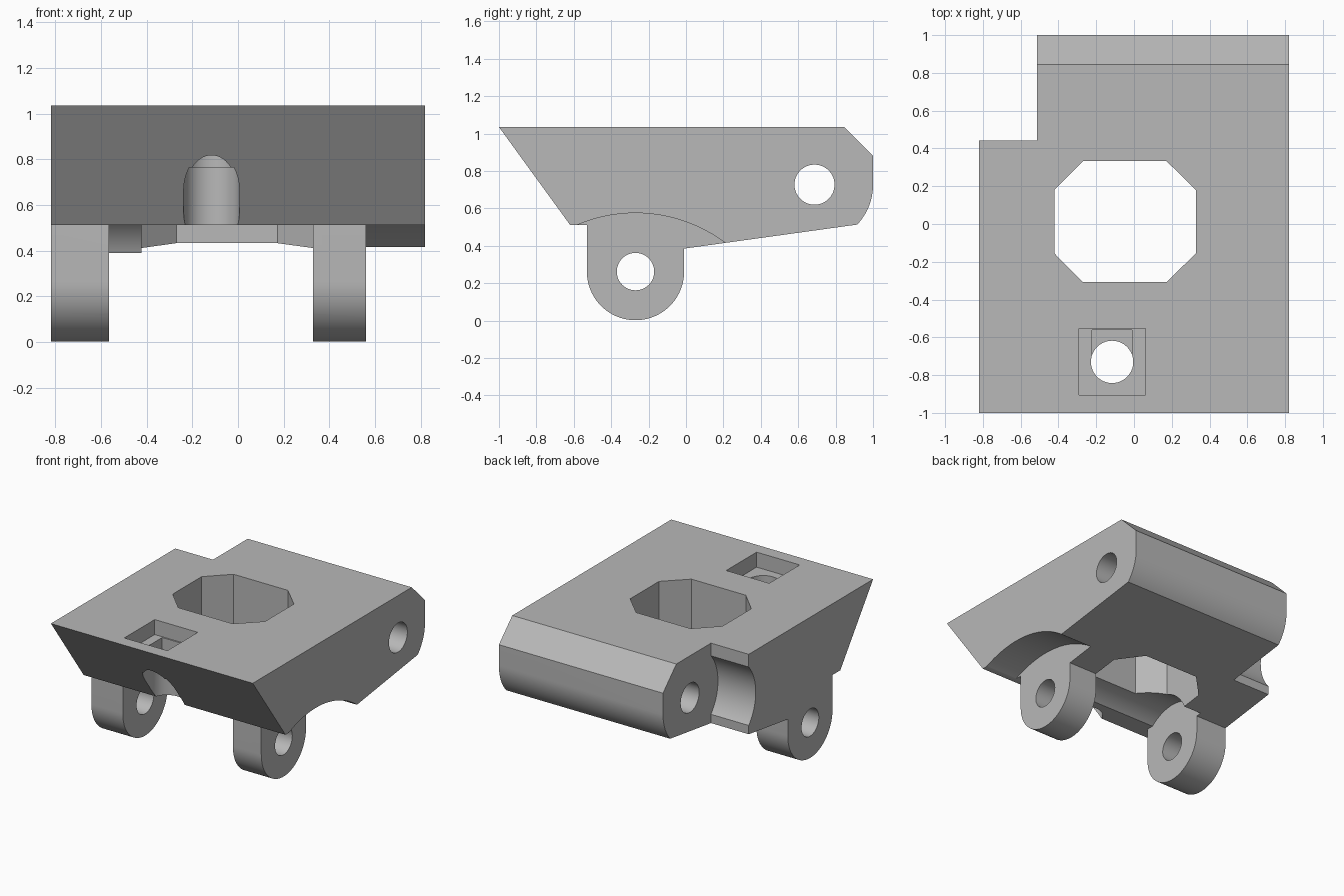
import bpy, bmesh, math
from mathutils import Vector

cube = bpy.data.objects.get("Cube")
if cube:
    bpy.data.objects.remove(cube)

grey = bpy.data.materials.new("plain grey")
grey.use_nodes = True
tone = (0.48, 0.48, 0.48, 1)
grey.diffuse_color = tone
grey.node_tree.nodes["Principled BSDF"].inputs["Base Color"].default_value = tone

PIVOT = (-0.27, 0.262)   # lug axis in (y, z)
HINGE = (0.687, 0.727)   # rear hinge axis in (y, z)
BACK_R, LUG_R, CLEAR_R = 0.313, 0.26, 0.325
TOP, LIP = 1.035, 0.512


def arc(centre, r, start, end, steps):
    angles = [math.radians(start + (end - start) * i / steps) for i in range(steps + 1)]
    return [(centre[0] + r * math.cos(a), centre[1] + r * math.sin(a)) for a in angles]


def circle(centre, r, steps=64):
    return arc(centre, r, 0, 360, steps)[:-1]


def prism(name, outline, axis, low, high):
    """Extrude an outline along x (points are y, z) or along z (points are x, y)."""
    bm = bmesh.new()
    place = (lambda p: (low, *p)) if axis == "x" else (lambda p: (*p, low))
    face = bm.faces.new([bm.verts.new(place(p)) for p in outline])
    out = bmesh.ops.extrude_face_region(bm, geom=[face])
    shift = Vector((high - low, 0, 0) if axis == "x" else (0, 0, high - low))
    bmesh.ops.translate(bm, vec=shift,
                        verts=[v for v in out["geom"] if isinstance(v, bmesh.types.BMVert)])
    bmesh.ops.recalc_face_normals(bm, faces=bm.faces)
    mesh = bpy.data.meshes.new(name)
    bm.to_mesh(mesh)
    bm.free()
    mesh.materials.append(grey)
    obj = bpy.data.objects.new(name, mesh)
    bpy.context.scene.collection.objects.link(obj)
    return obj


def rect(x0, x1, y0, y1):
    return [(x0, y0), (x1, y0), (x1, y1), (x0, y1)]


# Bracket side profile, including the lugs
profile = [(-1, TOP), (-0.62, LIP)]
profile += [(PIVOT[0] - LUG_R, LIP)] + arc(PIVOT, LUG_R, 180, 360, 40)
profile += [(PIVOT[0] + LUG_R, 0.385)] + arc(HINGE, BACK_R, -43, 0, 14)
profile += [(1, 0.88), (0.845, TOP)]
bracket = prism("bracket_body", profile, "x", -0.82, 0.82)

octagon = [(-0.27, -0.308), (0.172, -0.308), (0.328, -0.155), (0.328, 0.18),
           (0.172, 0.333), (-0.27, 0.333), (-0.422, 0.18), (-0.422, -0.155)]
bolt_x, bolt_y = -0.116, -0.73

cutters = [
    # Relief beside the left lug and clearance between the lugs
    prism("side_relief", circle((PIVOT[0], -0.225), 0.8, 128), "x", 0.56, 1),
    prism("lug_gap", circle(PIVOT, CLEAR_R, 96), "x", -0.565, 0.329),
    prism("lug_gap_front", rect(-0.6, -0.3, -0.1, LIP), "x", -0.565, 0.329),
    # Pivot holes
    prism("lug_hole", circle(PIVOT, 0.1), "x", -1, 1),
    prism("hinge_hole", circle(HINGE, 0.107), "x", -1, 1),
    # Rear corner notch with rounded clearance
    prism("corner_notch", rect(0.443, 1.2, 0.2, 1.3), "x", -1, -0.513),
    prism("corner_clearance", circle(HINGE, CLEAR_R, 96), "x", -1, -0.513),
    # Central opening
    prism("centre_opening", octagon, "z", 0, 1.3),
    # Bolt pocket, step and bore
    prism("pocket", rect(-0.29, 0.06, -0.905, -0.552), "z", 0.925, 1.3),
    prism("pocket_step", rect(-0.222, -0.01, -0.73, -0.562), "z", 0.84, 1),
    prism("bolt_bore", circle((bolt_x, bolt_y), 0.112), "z", 0.2, 1.3),
    prism("bore_mouth",
          arc((bolt_x, -0.66), 0.122, 0, 180, 32) + [(bolt_x - 0.122, bolt_y)]
          + arc((bolt_x, bolt_y), 0.122, 180, 360, 32)[1:], "z", 0.2, 0.765),
]

# Cut, then bake the result and drop the cutters
for cutter in cutters:
    mod = bracket.modifiers.new(cutter.name, "BOOLEAN")
    mod.operation, mod.solver, mod.object = "DIFFERENCE", "EXACT", cutter
    cutter.hide_render = True
bpy.context.view_layer.update()
evaluated = bracket.evaluated_get(bpy.context.evaluated_depsgraph_get())
baked = bpy.data.meshes.new_from_object(evaluated)
bracket.modifiers.clear()
bracket.data = baked
for cutter in cutters:
    bpy.data.objects.remove(cutter)

bpy.ops.object.select_all(action="DESELECT")
bracket.select_set(True)
bpy.context.view_layer.objects.active = bracket
bpy.ops.object.shade_smooth_by_angle(angle=math.radians(25))
